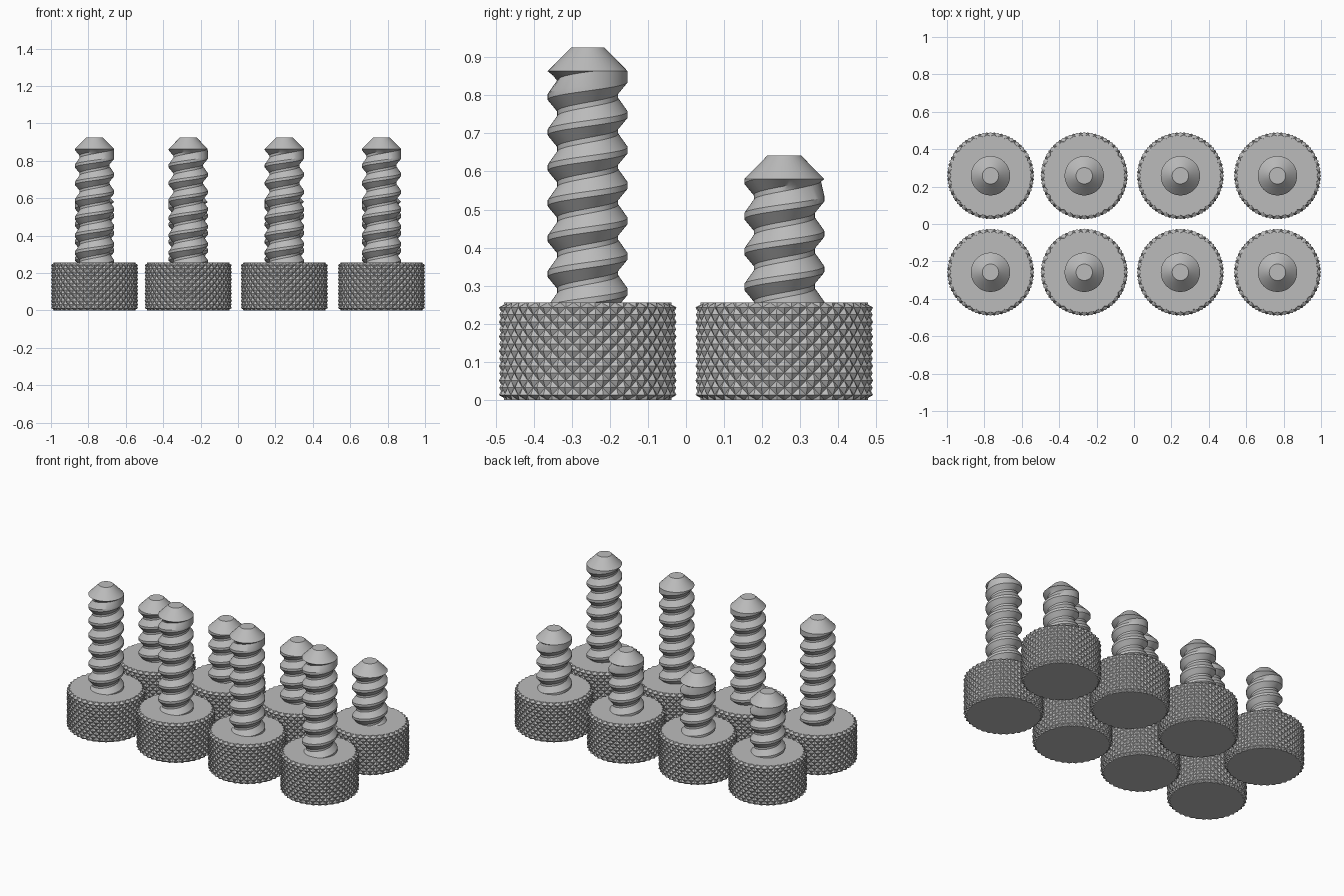
import bpy, bmesh
from math import pi, cos, sin, radians
from mathutils import Vector

cube = bpy.data.objects.get("Cube")
if cube:
    bpy.data.objects.remove(cube, do_unlink=True)

# Single steel colour
steel = bpy.data.materials.new("steel_grey")
steel.use_nodes = True
GREY = (0.5, 0.5, 0.5, 1)
steel.diffuse_color = GREY
steel.node_tree.nodes["Principled BSDF"].inputs["Base Color"].default_value = GREY

HEAD_R, HEAD_H, KNURL = 0.233, 0.256, 0.010
CREST, ROOT, TIP, PITCH = 0.105, 0.08, 0.044, 0.093


def polar(r, a, z):
    return Vector((r * cos(a), r * sin(a), z))


def finish(bm, name, smooth):
    bmesh.ops.remove_doubles(bm, verts=bm.verts, dist=0.0002)
    bmesh.ops.recalc_face_normals(bm, faces=bm.faces)
    mesh = bpy.data.meshes.new(name)
    bm.to_mesh(mesh)
    bm.free()
    mesh.materials.append(steel)
    if smooth:
        mesh.shade_smooth()
        mesh.set_sharp_from_angle(angle=radians(30))
    return mesh


# Knurled head: a lattice of alternating peaks and valleys makes the diamonds
def make_head(teeth=36, rows=12):
    bm = bmesh.new()
    cols = teeth * 2
    edge = 0.013
    rings = []
    for j in range(-1, rows + 2):
        end = j in (-1, rows + 1)
        z = edge + (HEAD_H - 2 * edge) * j / rows
        if end:
            z = 0 if j < 0 else HEAD_H
        ring = []
        for i in range(cols):
            r = HEAD_R - (KNURL if (i + j) % 2 else 0) - (edge if end else 0)
            ring.append(bm.verts.new(polar(r, 2 * pi * i / cols, z)))
        rings.append(ring)
    for j, (low, high) in enumerate(zip(rings, rings[1:]), start=-1):
        for i in range(cols):
            n = (i + 1) % cols
            a, b, c, d = low[i], low[n], high[n], high[i]
            # Split every cell along its groove line
            if (i + j) % 2:
                tris = ((a, b, c), (a, c, d))
            else:
                tris = ((a, b, d), (b, c, d))
            for t in tris:
                bm.faces.new(t)
    bm.faces.new(rings[0])
    bm.faces.new(rings[-1])
    return finish(bm, "knurled_head", False)


# Threaded shank: one profile swept along the helix, ending in a blunt cone
def make_shank(top, groove, cols=48):
    bm = bmesh.new()
    base, shoulder = HEAD_H - 0.01, top - 0.062
    profile = [(-0.0065, ROOT), (0.0065, ROOT), (0.0365, CREST), (0.0515, CREST)]
    rows = []
    for turn in range(-9, 3):
        for offset, radius in profile:
            row = []
            for i in range(cols + 1):
                z = groove + PITCH * (turn + i / cols) + offset
                z = min(max(z, base), shoulder)
                fade = min(1, (shoulder - z) / 0.02)
                row.append(polar(CREST - (CREST - radius) * fade, 2 * pi * i / cols, z))
            rows.append((turn, offset, row))
    # Each row joins the next; the last row of a turn meets the following turn
    strips = [r[2] for r in rows]
    pairs = list(zip(strips, strips[1:]))
    angles = [2 * pi * i / cols for i in range(cols + 1)]
    pairs.append(([polar(CREST, a, shoulder) for a in angles],
                  [polar(TIP, a, top) for a in angles]))
    for low, high in pairs:
        for i in range(cols):
            corners = []
            for p in (low[i], low[i + 1], high[i + 1], high[i]):
                if all((p - q).length > 0.0002 for q in corners):
                    corners.append(p)
            flat_base = all(p.z <= base for p in corners)
            if len(corners) > 2 and not flat_base:
                bm.faces.new([bm.verts.new(p) for p in corners])
    bm.faces.new([bm.verts.new(polar(TIP, a, top)) for a in angles[:-1]])
    return finish(bm, "threaded_shank", True)


def place(name, mesh, x, y):
    obj = bpy.data.objects.new(name, mesh)
    obj.location = (x, y, 0)
    bpy.context.collection.objects.link(obj)


# Long screws in front, short screws behind
head = make_head()
for row, y, top, groove in (("long", -0.258, 0.925, 0.868),
                            ("short", 0.258, 0.642, 0.555)):
    shank = make_shank(top, groove)
    for n, x in enumerate((-0.767, -0.266, 0.248, 0.767), start=1):
        place(f"{row}_screw_head_{n}", head, x, y)
        place(f"{row}_screw_shank_{n}", shank, x, y)
